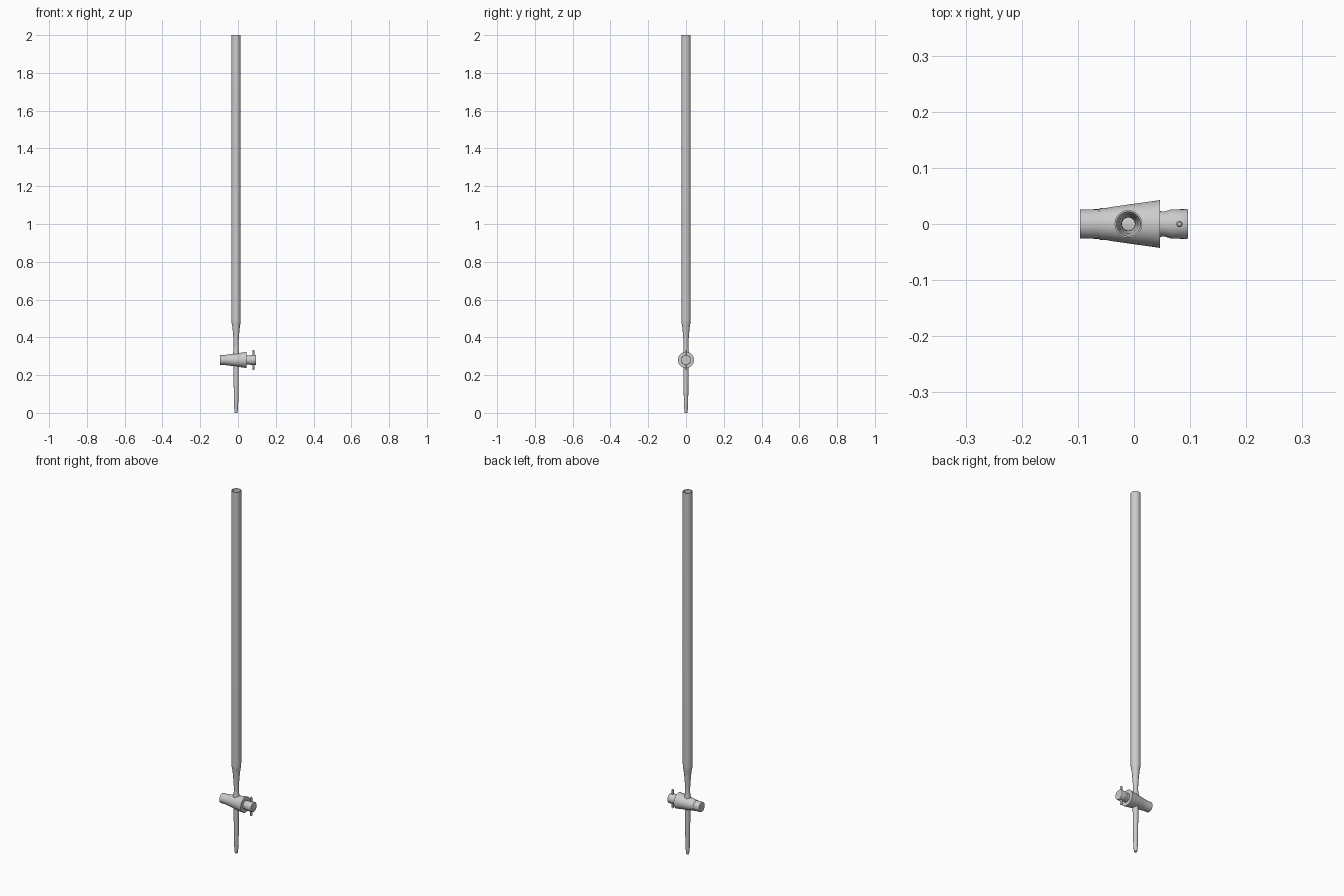
import bpy, bmesh, math
from mathutils import Matrix

if "Cube" in bpy.data.objects:
    bpy.data.objects.remove(bpy.data.objects["Cube"])

AXIS_X = -0.01   # vertical axis of the glass tube
COCK_Z = 0.28    # height of the stopcock


def lathe(name, profile, matrix, closed=False, sides=48):
    """Revolve (radius, height) points around local z, then place with matrix."""
    bm = bmesh.new()
    rings = []
    for r, h in profile:
        if r == 0:
            rings.append([bm.verts.new((0, 0, h))] * sides)
        else:
            rings.append([bm.verts.new((r * math.cos(2 * math.pi * i / sides),
                                        r * math.sin(2 * math.pi * i / sides), h))
                          for i in range(sides)])
    pairs = list(zip(rings, rings[1:]))
    if closed:
        pairs.append((rings[-1], rings[0]))
    for a, b in pairs:
        for i in range(sides):
            j = (i + 1) % sides
            bm.faces.new(list(dict.fromkeys((a[i], a[j], b[j], b[i]))))
    bmesh.ops.recalc_face_normals(bm, faces=bm.faces)
    bm.transform(matrix)
    mesh = bpy.data.meshes.new(name)
    bm.to_mesh(mesh)
    bm.free()
    obj = bpy.data.objects.new(name, mesh)
    bpy.context.collection.objects.link(obj)
    bpy.ops.object.select_all(action='DESELECT')
    obj.select_set(True)
    bpy.context.view_layer.objects.active = obj
    bpy.ops.object.shade_smooth_by_angle(angle=math.radians(30))
    return obj


upright = Matrix.Translation((AXIS_X, 0, 0))
sideways = Matrix.Translation((0, 0, COCK_Z)) @ Matrix.Rotation(math.pi / 2, 4, 'Y')

# Long measuring tube: outer wall up, inner wall back down
lathe("measuring_tube", [
    (0.016, 0.305), (0.0155, 0.32), (0.013, 0.335), (0.0125, 0.36), (0.014, 0.39),
    (0.0185, 0.445), (0.021, 0.463), (0.0235, 0.475), (0.0245, 0.495), (0.0245, 2.0),
    (0.0215, 2.0), (0.0215, 0.495), (0.020, 0.478), (0.0165, 0.455),
    (0.012, 0.40), (0.0115, 0.36), (0.0125, 0.305)], upright, closed=True)

# Delivery tip below the stopcock
lathe("delivery_tip", [
    (0.014, 0.252), (0.0135, 0.20), (0.012, 0.10), (0.0115, 0.06), (0.0105, 0.03),
    (0.008, 0.005), (0.007, 0.0), (0.004, 0.0), (0.007, 0.03), (0.008, 0.10),
    (0.010, 0.20), (0.010, 0.252)], upright, closed=True)

# Tapered stopcock barrel around the plug
lathe("stopcock_barrel", [
    (0, -0.062), (0.028, -0.062), (0.0285, -0.05), (0.031, -0.036), (0.0425, 0.046),
    (0, 0.046)], sideways)

# Plug end on the narrow side
lathe("plug_end", [(0, -0.096), (0.026, -0.096), (0.0265, -0.055), (0, -0.055)], sideways)

# Turning handle with a waisted neck
lathe("plug_handle", [
    (0, 0.04), (0.023, 0.04), (0.0225, 0.055), (0.024, 0.06), (0.026, 0.066),
    (0.0265, 0.094), (0.0255, 0.096), (0, 0.096)], sideways)

# Cross pin through the handle
lathe("handle_pin", [
    (0, -0.052), (0.0035, -0.052), (0.0055, -0.049), (0.0055, 0.049),
    (0.0035, 0.052), (0, 0.052)],
    Matrix.Translation((0.081, 0, COCK_Z)), sides=20)
